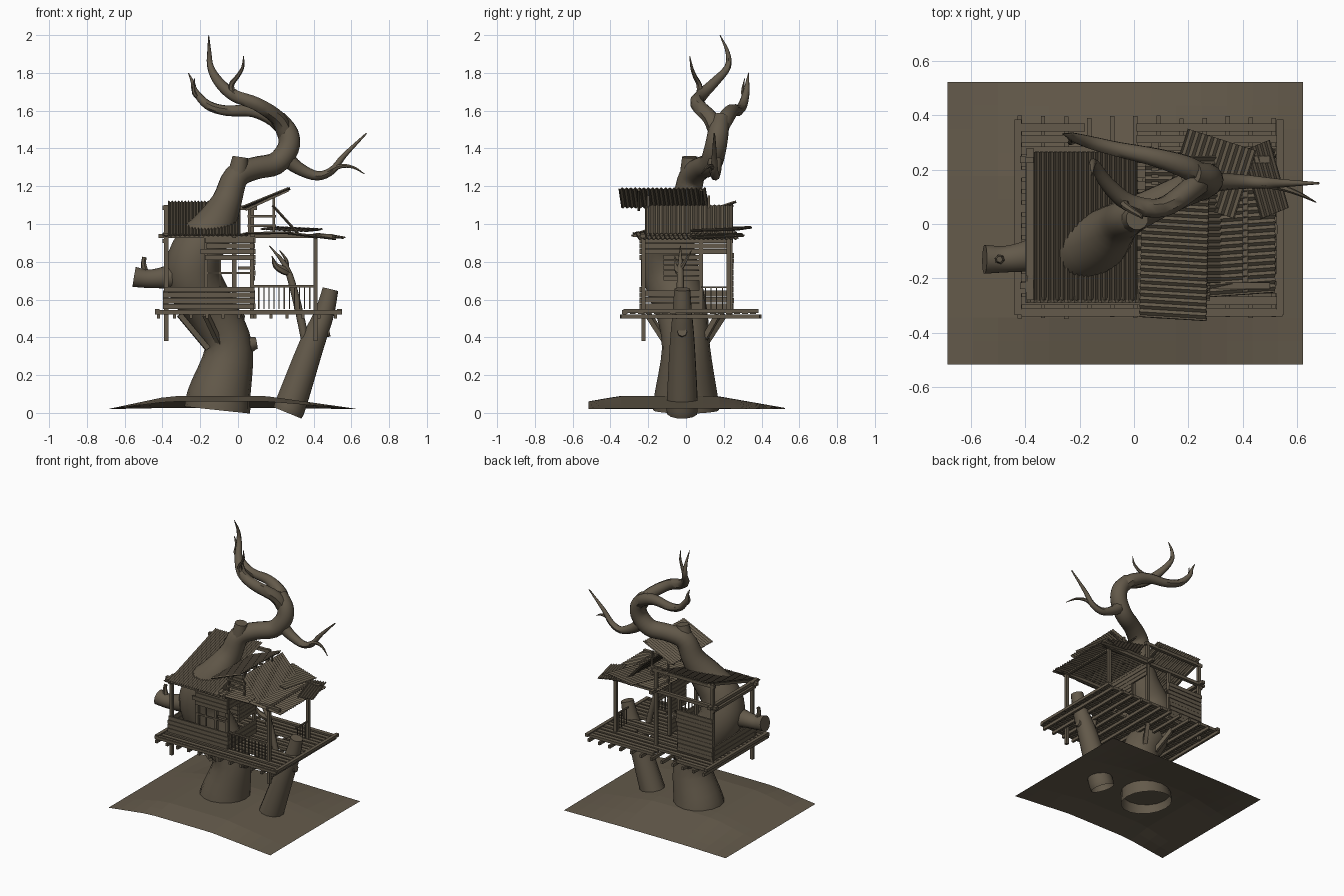
import bpy, bmesh, math, random
from mathutils import Vector, Matrix, Euler
random.seed(4)

wood = bpy.data.materials.new("weathered brown")
wood.diffuse_color = (0.125, 0.101, 0.069, 1)

def finish(name, bm, smooth=False):
    bmesh.ops.recalc_face_normals(bm, faces=bm.faces)
    me = bpy.data.meshes.new(name)
    bm.to_mesh(me)
    bm.free()
    me.materials.append(wood)
    ob = bpy.data.objects.new(name, me)
    bpy.context.collection.objects.link(ob)
    if smooth:
        bpy.context.view_layer.objects.active = ob
        ob.select_set(True)
        bpy.ops.object.shade_smooth_by_angle(angle=math.radians(45))
        ob.select_set(False)
    return ob

def boxes(name, items):
    """items: (x0,x1,y0,y1,z0,z1)"""
    bm = bmesh.new()
    for x0, x1, y0, y1, z0, z1 in items:
        m = Matrix.Translation(((x0+x1)/2, (y0+y1)/2, (z0+z1)/2)) @ Matrix.Diagonal((x1-x0, y1-y0, z1-z0, 1))
        bmesh.ops.create_cube(bm, size=1, matrix=m)
    return finish(name, bm)

def beams(name, items, w=0.022):
    """square bars from point to point"""
    bm = bmesh.new()
    for p, q in items:
        p, q = Vector(p), Vector(q)
        d = q - p
        m = Matrix.Translation((p+q)/2) @ d.to_track_quat('Z', 'Y').to_matrix().to_4x4() @ Matrix.Diagonal((w, w, d.length, 1))
        bmesh.ops.create_cube(bm, size=1, matrix=m)
    return finish(name, bm)

def limb(name, pts, sides=12, steps=4, open_base=True):
    """tapered tube through (x,y,z,r) points"""
    P = [Vector(p) for p in pts]
    P = [2*P[0]-P[1]] + P + [2*P[-1]-P[-2]]
    path = []
    for i in range(1, len(P)-2):
        a, b, c, d = P[i-1:i+3]
        for k in range(steps):
            t = k/steps
            path.append(0.5*(2*b + (c-a)*t + (2*a-5*b+4*c-d)*t*t + (3*b-a-3*c+d)*t**3))
    path.append(P[-2])
    bm = bmesh.new()
    rings, u = [], None
    for i, p in enumerate(path):
        d = (path[min(i+1, len(path)-1)].xyz - path[max(i-1, 0)].xyz).normalized()
        if u is None:
            u = d.orthogonal()
        u = (u - d*u.dot(d)).normalized()
        v = d.cross(u)
        r = max(p[3], 0.002)
        rings.append([bm.verts.new(p.xyz + r*(u*math.cos(2*math.pi*k/sides) + v*math.sin(2*math.pi*k/sides)))
                      for k in range(sides)])
    for A, B in zip(rings, rings[1:]):
        for k in range(sides):
            bm.faces.new((A[k], A[(k+1) % sides], B[(k+1) % sides], B[k]))
    bm.faces.new(rings[-1])
    if not open_base:
        bm.faces.new(rings[0])
    return finish(name, bm, True)

def sheet(name, origin, across, down, ribs, amp=0.005):
    """corrugated sheet: ribs spaced along 'across', running along 'down'"""
    o, a, d = Vector(origin), Vector(across), Vector(down)
    n = a.cross(d).normalized()
    bm = bmesh.new()
    cols = ribs*4
    rows = []
    for j in range(2):
        rows.append([bm.verts.new(o + a*(i/cols) + d*j + n*amp*math.sin(i*math.pi/2)) for i in range(cols+1)])
    for i in range(cols):
        bm.faces.new((rows[0][i], rows[0][i+1], rows[1][i+1], rows[1][i]))
    ob = finish(name, bm)
    s = ob.modifiers.new("thickness", 'SOLIDIFY')
    s.thickness = 0.004
    return ob

# ground sheet, gently raised in the middle
bm = bmesh.new()
bmesh.ops.create_grid(bm, x_segments=14, y_segments=12, size=0.5)
c01 = lambda v: max(0, min(1, v))
for v in bm.verts:
    x, y = v.co.x*1.31 - 0.032, v.co.y*1.04 + 0.003
    h = min(c01((x+0.69)/0.33), c01((0.64-x)/0.5))*c01((y+0.75)/0.4)*c01((0.56-y)/0.4)
    v.co = (x, y, 0.02 + 0.07*h)
finish("ground", bm)

# main trunk and limbs
limb("main_trunk", [(-.11, 0, .015, .175), (-.10, 0, .09, .168), (-.05, 0, .34, .128), (-.13, -.02, .52, .135),
     (-.235, -.07, .7, .15), (-.22, -.09, .85, .14), (-.13, -.06, .98, .115), (-.06, 0, 1.12, .08),
     (-.01, .03, 1.25, .068), (.09, .08, 1.295, .06), (.2, .13, 1.32, .06), (.265, .155, 1.4, .058),
     (.265, .17, 1.48, .055), (.21, .185, 1.56, .046)], 16)
limb("trunk_stub_top", [(-.02, .02, 1.2, .06), (0, .02, 1.28, .052), (.012, .02, 1.355, .042)])
limb("upper_limb_back", [(.25, .175, 1.5, .045), (.19, .21, 1.56, .045), (.08, .245, 1.6, .036), (-.06, .275, 1.6, .029),
     (-.16, .3, 1.63, .025), (-.225, .32, 1.7, .017), (-.24, .325, 1.75, .01), (-.263, .332, 1.8, .002)], 8)
limb("upper_limb_back_twig", [(-.21, .315, 1.67, .014), (-.235, .3, 1.7, .01), (-.23, .31, 1.77, .002)], 6)
limb("upper_limb_front", [(.255, .17, 1.47, .045), (.21, .13, 1.56, .042), (.1, .06, 1.635, .038), (-.02, .08, 1.68, .034),
     (-.1, .15, 1.75, .027), (-.145, .22, 1.83, .018), (-.152, .22, 1.91, .011), (-.155, .18, 2.0, .002)], 8)
limb("upper_limb_front_twig", [(-.02, .075, 1.67, .02), (-.035, .07, 1.735, .015), (0, .045, 1.785, .011),
     (.025, .03, 1.83, .008), (.03, .02, 1.89, .002)], 6)
limb("right_limb", [(.24, .15, 1.36, .045), (.32, .155, 1.295, .034), (.42, .155, 1.255, .025), (.5, .15, 1.285, .02),
     (.56, .15, 1.36, .014), (.68, .15, 1.48, .004)], 8)
limb("right_limb_twig", [(.46, .15, 1.265, .016), (.54, .135, 1.305, .012), (.61, .11, 1.3, .008), (.67, .08, 1.265, .002)], 6)
limb("left_stub", [(-.3, -.1, .73, .08), (-.4, -.12, .715, .058), (-.48, -.13, .71, .05), (-.55, -.13, .72, .055)])
limb("left_stub_nub", [(-.49, -.13, .74, .02), (-.5, -.13, .79, .014), (-.495, -.13, .825, .012)], 6)
limb("trunk_knot", [(.03, -.01, .35, .05), (.075, -.01, .365, .038), (.1, -.01, .37, .03)], 8)

# second trunk with a gnarled side branch
limb("second_trunk", [(.262, -.02, 0, .082), (.285, -.02, .06, .084), (.39, -.02, .36, .068),
     (.455, -.02, .52, .054), (.49, -.02, .655, .043)])
limb("second_trunk_knot", [(.43, -.02, .42, .03), (.485, -.02, .43, .025)], 8)
limb("side_branch", [(.365, -.03, .34, .022), (.325, -.03, .53, .021), (.285, -.03, .69, .019),
     (.26, -.03, .76, .016), (.23, -.03, .81, .011), (.165, -.03, .885, .002)], 8)
limb("side_branch_twig_a", [(.27, -.03, .74, .016), (.24, -.04, .755, .022), (.2, -.05, .78, .016), (.18, -.06, .83, .002)], 6)
limb("side_branch_twig_b", [(.26, -.03, .76, .013), (.255, 0, .81, .009), (.22, .03, .86, .002)], 6)

# deck: joists along y, planks along x with gaps and broken ends
boxes("deck_joists", [(x-.008, x+.008, -.35+random.random()*.01, .4-random.random()*.012, .5, .522)
      for x in [-.42+i*.085 for i in range(12)]])
planks = []
for i in range(17):
    y = -.325 + i*.0425
    x0, x1 = -.44+random.random()*.03, .55-random.random()*.03
    cuts = [(x0, x1)]
    if y > .29:
        cuts = [(x0, -.18), (.01, x1)]
    elif i in (3, 11):
        cuts = [(x0, .18), (.3, x1)]
    elif i == 7:
        cuts = [(x0, .33)]
    for a, b in cuts:
        planks.append((a, b, y-.015, y+.015, .524, .54+random.random()*.006))
boxes("deck_planks", planks)
boxes("deck_edge_beams", [(-.44, -.415, -.33, .385, .53, .55), (.525, .55, -.33, .385, .53, .55),
      (-.44, .55, -.335, -.315, .522, .546)])
# struts from the trunk to the deck
beams("deck_struts", [((-.31, -.1, .52), (-.16, -.07, .34)), ((-.17, -.2, .52), (-.09, -.09, .35)),
      ((-.17, .2, .52), (-.09, .09, .35)), ((.02, .17, .52), (-.02, .08, .36))], .028)

# posts and top beams
boxes("house_posts", [(x-.011, x+.011, y-.011, y+.011, z0, z1) for x, y, z0, z1 in [
      (-.38, -.225, .38, .95), (-.38, .235, .5, 1.1), (.075, -.225, .5, .95), (.075, .235, .5, 1.1),
      (-.17, -.225, .55, .95), (-.02, -.225, .55, .93), (-.11, .235, .55, .93), (.075, .08, .55, .95),
      (.41, -.225, .38, .94), (.41, .225, .5, .94)]])
boxes("top_beams", [(-.42, .5, -.24, -.215, .925, .947), (-.42, .5, .225, .25, .925, .947),
      (-.395, -.37, -.28, .28, .93, .952), (.065, .09, -.28, .3, .93, .952), (.4, .42, -.25, .25, .92, .94),
      (-.4, .1, .225, .247, 1.075, 1.097), (-.4, -.378, -.24, .25, .9, .92)])
beams("rafters", [((x, -.26, .935), (x, .25, 1.1)) for x in (-.36, -.02)], .018)

# wall siding, overlapping boards
def siding(z0, z1):
    n = max(1, round((z1-z0)/.029))
    return [(z0+(z1-z0)*i/n, z0+(z1-z0)*(i+1)/n-.003) for i in range(n)]
front, back, right, left = [], [], [], []
def jit(k):
    return random.random()*k
for a, b in siding(.55, .67):
    front.append((-.39-jit(.008), .085+jit(.008), -.246, -.233-jit(.004), a, b))
for a, b in siding(.81, .93):
    front.append((-.17-jit(.03), .085, -.246, -.233-jit(.004), a, b))
front += [(-.17, .08, -.238, -.23, .735, .747), (-.1, -.09, -.238, -.23, .67, .81), (.0, .075, -.238, -.23, .76, .775)]
for a, b in siding(.55, .85):
    back.append((-.39, -.11+jit(.02), .24, .25+jit(.004), a, b))
for a, b in siding(.84, .93):
    right.append((.08, .09+jit(.004), -.235, .24, a, b))
for a, b in siding(.7, .84):
    right.append((.08, .09+jit(.004), -.12, .085, a, b))
for a, b in siding(.55, .65):
    right.append((.08, .09+jit(.004), -.235, .085, a, b))
    left.append((-.396-jit(.004), -.386, -.235, .24, a, b))
boxes("front_wall", front)
boxes("back_wall", back)
boxes("right_wall", right)
boxes("left_wall", left)

# porch railing
boxes("porch_railing", [(.085, .41, -.232, -.222, .665, .676)] +
      [(x-.003, x+.003, -.23, -.224, .55, .668) for x in [.11+i*.027 for i in range(11)]] +
      [(.405, .415, .08, .225, .66, .67)] + [(.407, .413, y, y+.005, .55, .66) for y in (.1, .13, .16, .19)])

# open gable frame above the porch side
beams("gable_frame", [((x, y, .94), (x, y, z)) for y in (-.2, .12) for x, z in ((.06, 1.09), (.19, 1.15))] +
      [((.05, y, z), (.2, y, z)) for y in (-.2, .12) for z in (.99, 1.04)] +
      [((.04, y, 1.075), (.27, y, 1.18)) for y in (-.25, .08)], .013)

# corrugated roof sheets
sheet("house_roof", (-.37, -.28, .945), (.38, 0, 0), (0, .545, .175), 22)
sheet("front_eave", (-.4, -.29, .94), (.45, 0, 0), (0, .1, .012), 18, .003)
sheet("raised_roof", (.02, -.34, 1.09), (.01, .46, 0), (.245, -.015, .1), 20)
sheet("gable_sheet", (.185, -.215, 1.1), (0, .465, 0), (.135, 0, -.15), 20)
sheet("porch_roof", (.24, -.27, .958), (0, .53, 0), (.28, .02, -.035), 22)
sheet("porch_roof_inner", (.04, -.28, .952), (0, .55, 0), (.24, 0, .005), 22)
sheet("loose_sheet_a", (.2, .35, .985), (.25, -.08, -.012), (-.08, -.25, -.008), 11)
sheet("loose_sheet_b", (.4, .27, .95), (.1, .04, -.01), (.07, -.25, -.012), 6)
